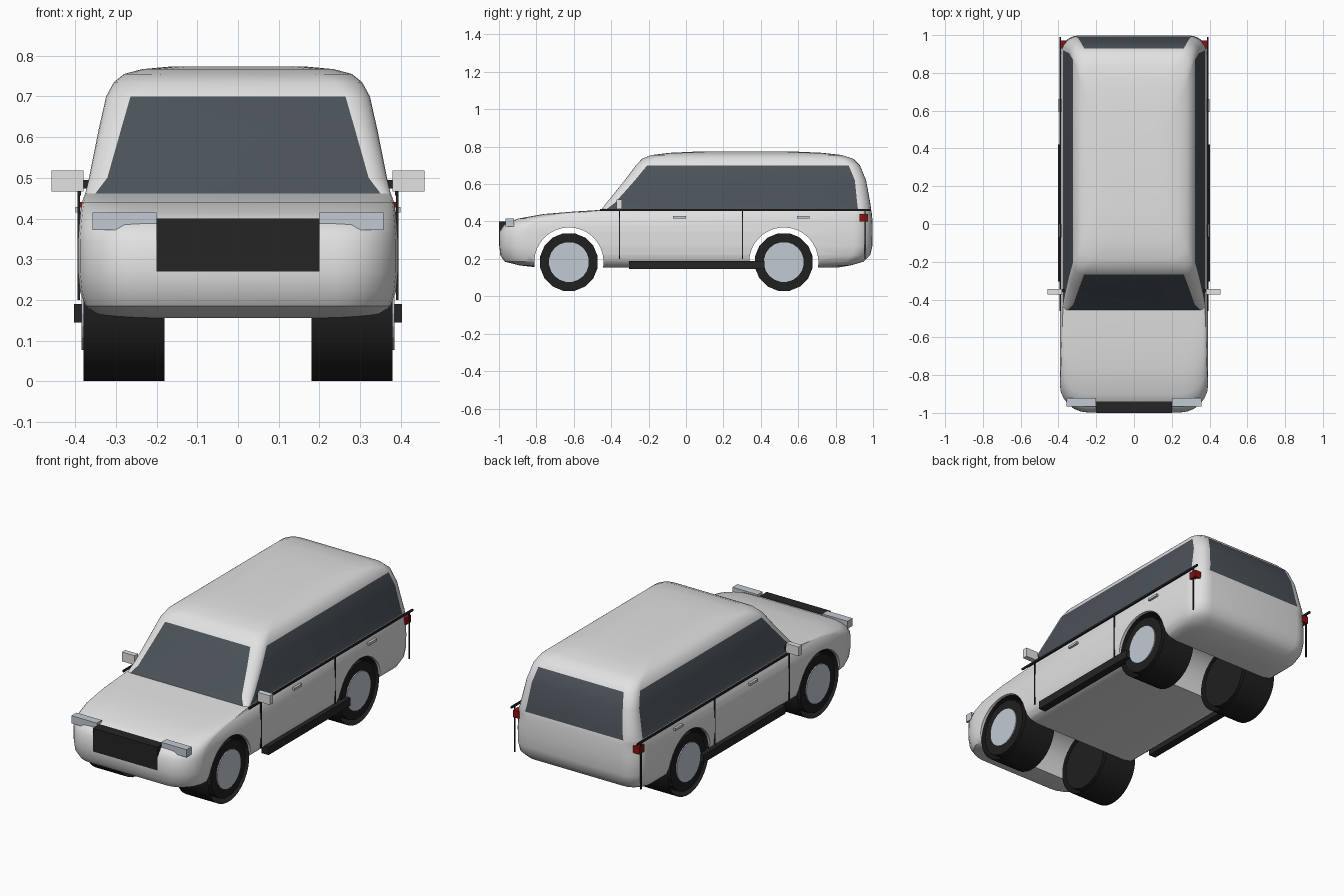
import bpy, bmesh, math
from mathutils import Matrix, Vector

if "Cube" in bpy.data.objects:
    bpy.data.objects.remove(bpy.data.objects["Cube"], do_unlink=True)


def material(name, r, g, b):
    m = bpy.data.materials.new(name)
    m.use_nodes = True
    m.diffuse_color = (r, g, b, 1)
    m.node_tree.nodes["Principled BSDF"].inputs["Base Color"].default_value = (r, g, b, 1)
    return m


PAINT = material("silver white paint", .76, .76, .76)
GLASS = material("dark glass", .07, .085, .1)
BLACK = material("black trim", .018, .018, .018)
RUBBER = material("black rubber", .014, .014, .014)
METAL = material("pale metal", .54, .59, .65)
RED = material("red lens", .28, .005, .005)


def finish(name, bm, *mats, smooth=False):
    bmesh.ops.recalc_face_normals(bm, faces=bm.faces)
    mesh = bpy.data.meshes.new(name)
    bm.to_mesh(mesh)
    bm.free()
    for m in mats:
        mesh.materials.append(m)
    obj = bpy.data.objects.new(name, mesh)
    bpy.context.collection.objects.link(obj)
    if smooth:
        select(obj)
        bpy.ops.object.shade_smooth_by_angle(angle=math.radians(35))
    return obj


def select(obj):
    bpy.ops.object.select_all(action='DESELECT')
    obj.select_set(True)
    bpy.context.view_layer.objects.active = obj


def box(name, x, y, z, mat):
    """Box from (low, high) ranges on each axis."""
    bm = bmesh.new()
    bmesh.ops.create_cube(bm, size=1)
    for v in bm.verts:
        v.co = Vector([(a + b) / 2 + c * (b - a) for c, (a, b) in zip(v.co, (x, y, z))])
    return finish(name, bm, mat)


def pair(name, x, y, z, mat):
    """Mirrored boxes on the left and right."""
    box("left_" + name, x, y, z, mat)
    box("right_" + name, (-x[1], -x[0]), y, z, mat)


def drum(name, x0, x1, y, z, radius, sides, mat, caps=True, smooth=False):
    """Cylinder lying along x."""
    bm = bmesh.new()
    place = (Matrix.Translation(((x0 + x1) / 2, y, z))
             @ Matrix.Rotation(math.pi / 2, 4, 'Y')
             @ Matrix.Rotation(math.pi / sides, 4, 'Z'))
    bmesh.ops.create_cone(bm, cap_ends=caps, segments=sides, radius1=radius,
                          radius2=radius, depth=abs(x1 - x0), matrix=place)
    return finish(name, bm, mat, smooth=smooth)


# Body: rounded plan sections stacked from floor to roof
# height, front y, back y, half width, front corner radius, back corner radius
SECTIONS = [
    (.155, -.80, .82, .30, .10, .10),
    (.165, -.89, .88, .35, .12, .10),
    (.185, -.97, .95, .375, .14, .10),
    (.22, -.993, .985, .388, .15, .10),
    (.27, -.998, .997, .393, .15, .10),
    (.345, -.997, .998, .393, .15, .10),
    (.385, -.97, .998, .39, .15, .10),
    (.415, -.90, .996, .387, .14, .10),
    (.44, -.76, .994, .383, .12, .09),
    (.453, -.60, .992, .379, .08, .08),
    (.462, -.455, .99, .375, .025, .07),
    (.50, -.425, .985, .366, .045, .07),
    (.62, -.328, .963, .342, .055, .06),
    (.70, -.268, .93, .324, .06, .06),
    (.735, -.235, .895, .305, .07, .07),
    (.755, -.185, .835, .28, .09, .09),
    (.767, -.09, .73, .235, .10, .10),
    (.773, .04, .60, .17, .10, .10),
]
STEPS = 6


def section(z, front, back, w, rf, rb):
    pts = []
    corners = [(w - rb, back - rb, rb), (rb - w, back - rb, rb),
               (rf - w, front + rf, rf), (w - rf, front + rf, rf)]
    for k, (cx, cy, r) in enumerate(corners):
        for s in range(STEPS + 1):
            a = (k + s / STEPS) * math.pi / 2
            pts.append((cx + r * math.cos(a), cy + r * math.sin(a), z))
    return pts


bm = bmesh.new()
rings = [[bm.verts.new(p) for p in section(*s)] for s in SECTIONS]
count = len(rings[0])
for i in range(len(rings) - 1):
    glazed = .46 < SECTIONS[i][0] < .69
    for j in range(count):
        k = (j + 1) % count
        f = bm.faces.new((rings[i][j], rings[i][k], rings[i + 1][k], rings[i + 1][j]))
        # Panes fill the straight runs, rounded corners stay as pillars
        f.material_index = int(glazed and j % (STEPS + 1) == STEPS)
bm.faces.new(rings[0])
bm.faces.new(rings[-1])
body = finish("body", bm, PAINT, GLASS)

# Wheel tunnels cut through the body
AXLES = {"front": -.626, "rear": .523}
HUB = .183
for axle, y in AXLES.items():
    cutter = drum("arch_cutter", -.6, .6, y, HUB, .185, 40, PAINT)
    cutter.hide_render = True
    cut = body.modifiers.new("arch", 'BOOLEAN')
    cut.operation = 'DIFFERENCE'
    cut.solver = 'EXACT'
    cut.object = cutter
    select(body)
    bpy.ops.object.modifier_apply(modifier=cut.name)
    bpy.data.objects.remove(cutter, do_unlink=True)
select(body)
bpy.ops.object.shade_smooth_by_angle(angle=math.radians(35))

# Wheels: open outer band, tyre and hub disc
for axle, y in AXLES.items():
    for side, sx in (("left", 1), ("right", -1)):
        name = f"{axle}_{side}_"
        drum(name + "wheel_band", .18 * sx, .38 * sx, y, HUB, HUB, 32, RUBBER, False, True)
        drum(name + "tyre", .182 * sx, .378 * sx, y, HUB, .157, 16, RUBBER)
        drum(name + "hub_disc", .37 * sx, .384 * sx, y, HUB, .107, 20, METAL)

# Front end
box("grille", (-.2, .2), (-1, -.94), (.27, .4), BLACK)
pair("headlight", (.2, .357), (-.965, -.92), (.372, .415), METAL)

# Side fittings
pair("tail_light", (.33, .392), (.928, .972), (.4, .44), RED)
pair("sill", (.36, .403), (-.305, .42), (.145, .19), BLACK)
pair("mirror", (.38, .458), (-.372, -.343), (.466, .518), PAINT)
pair("mirror_arm", (.365, .392), (-.36, -.345), (.474, .494), BLACK)
pair("belt_strip", (.386, .394), (-.46, .99), (.456, .467), BLACK)
for label, y in (("front", -.355), ("middle", .303), ("rear", .957)):
    pair(label + "_door_seam", (.388, .394), (y - .003, y + .003), (.2, .46), BLACK)
for label, y in (("front", -.035), ("rear", .627)):
    pair(label + "_door_handle", (.38, .399), (y - .034, y + .034), (.415, .428), METAL)
